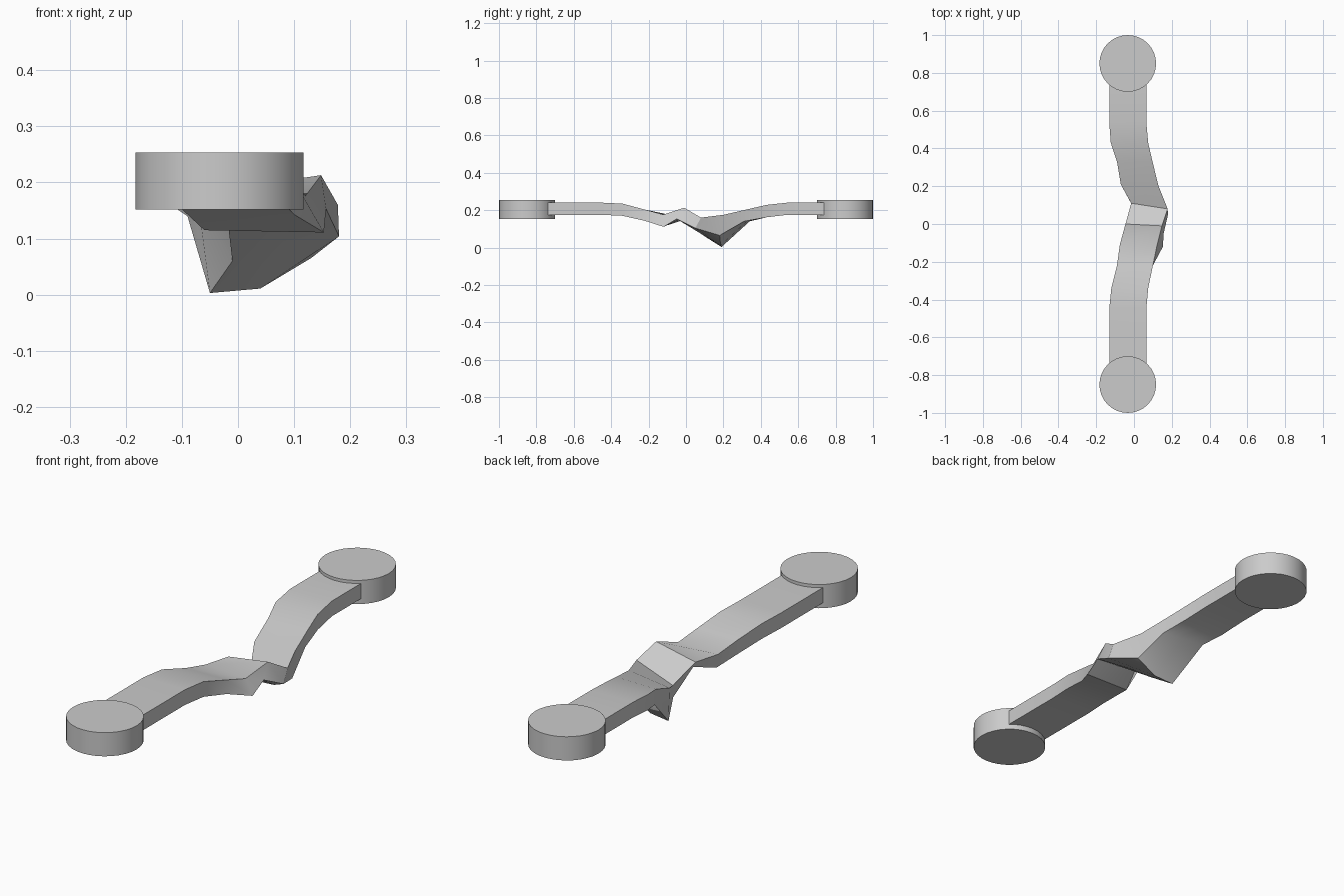
import bpy, bmesh
from mathutils import Vector

if "Cube" in bpy.data.objects:
    bpy.data.objects.remove(bpy.data.objects["Cube"])

def smooth(ob, angle=0.6):
    bpy.ops.object.select_all(action='DESELECT')
    ob.select_set(True)
    bpy.context.view_layer.objects.active = ob
    bpy.ops.object.shade_smooth_by_angle(angle=angle)

# round end discs
for name, y in (("front_disc", -0.85), ("back_disc", 0.85)):
    bpy.ops.mesh.primitive_cylinder_add(vertices=32, radius=0.15, depth=0.101,
                                        location=(-0.033, y, 0.2025))
    ob = bpy.context.object
    ob.name = name
    smooth(ob)

# regular strap section: y, left x, right x, bottom z, top z
def section(y, xl, xr, zb, zt):
    return [(xl, y, zt), (xr, y, zt), (xr, y, zb), (xl, y, zb)], 0

# sections along the strap: top left, top right, bottom right, bottom left, belly sag
sections = [
    section(-0.74, -0.131, 0.065, 0.175, 0.24),
    section(-0.45, -0.131, 0.065, 0.175, 0.24),
    section(-0.34, -0.12, 0.075, 0.17, 0.235),
    section(-0.22, -0.09, 0.10, 0.143, 0.203),
    ([(-0.075, -0.11, 0.18), (0.12, -0.12, 0.176), (0.153, -0.12, 0.111), (-0.06, -0.12, 0.115)], 0),
    ([(-0.045, 0.0, 0.18), (0.148, -0.01, 0.213), (0.157, -0.05, 0.153), (-0.02, -0.02, 0.145)], 0),
    ([(-0.015, 0.11, 0.115), (0.178, 0.08, 0.16), (0.18, 0.05, 0.104), (-0.01, 0.10, 0.06)], 0.005),
    ([(-0.07, 0.21, 0.157), (0.13, 0.20, 0.175), (0.13, 0.18, 0.065), (-0.05, 0.19, 0.003)], 0.023),
    ([(-0.09, 0.33, 0.203), (0.098, 0.33, 0.205), (0.10, 0.31, 0.14), (-0.09, 0.34, 0.14)], 0),
    section(0.43, -0.123, 0.075, 0.162, 0.228),
    section(0.54, -0.131, 0.065, 0.175, 0.24),
    section(0.74, -0.131, 0.065, 0.175, 0.24),
]

# twisted strap lofted through the sections
bm = bmesh.new()
rings = []
for corners, sag in sections:
    tl, tr, br, bl = [Vector(c) for c in corners]
    mid = (br + bl) / 2 - Vector((0, 0, sag))
    rings.append([bm.verts.new(p) for p in (tl, tr, br, mid, bl)])
for a, b in zip(rings, rings[1:]):
    for i in range(5):
        j = (i + 1) % 5
        bm.faces.new((a[i], a[j], b[j], b[i]))
bm.faces.new(rings[0])
bm.faces.new(rings[-1])
bmesh.ops.recalc_face_normals(bm, faces=bm.faces)
mesh = bpy.data.meshes.new("twisted_strap")
bm.to_mesh(mesh)
bm.free()
strap = bpy.data.objects.new("twisted_strap", mesh)
bpy.context.collection.objects.link(strap)
smooth(strap)
